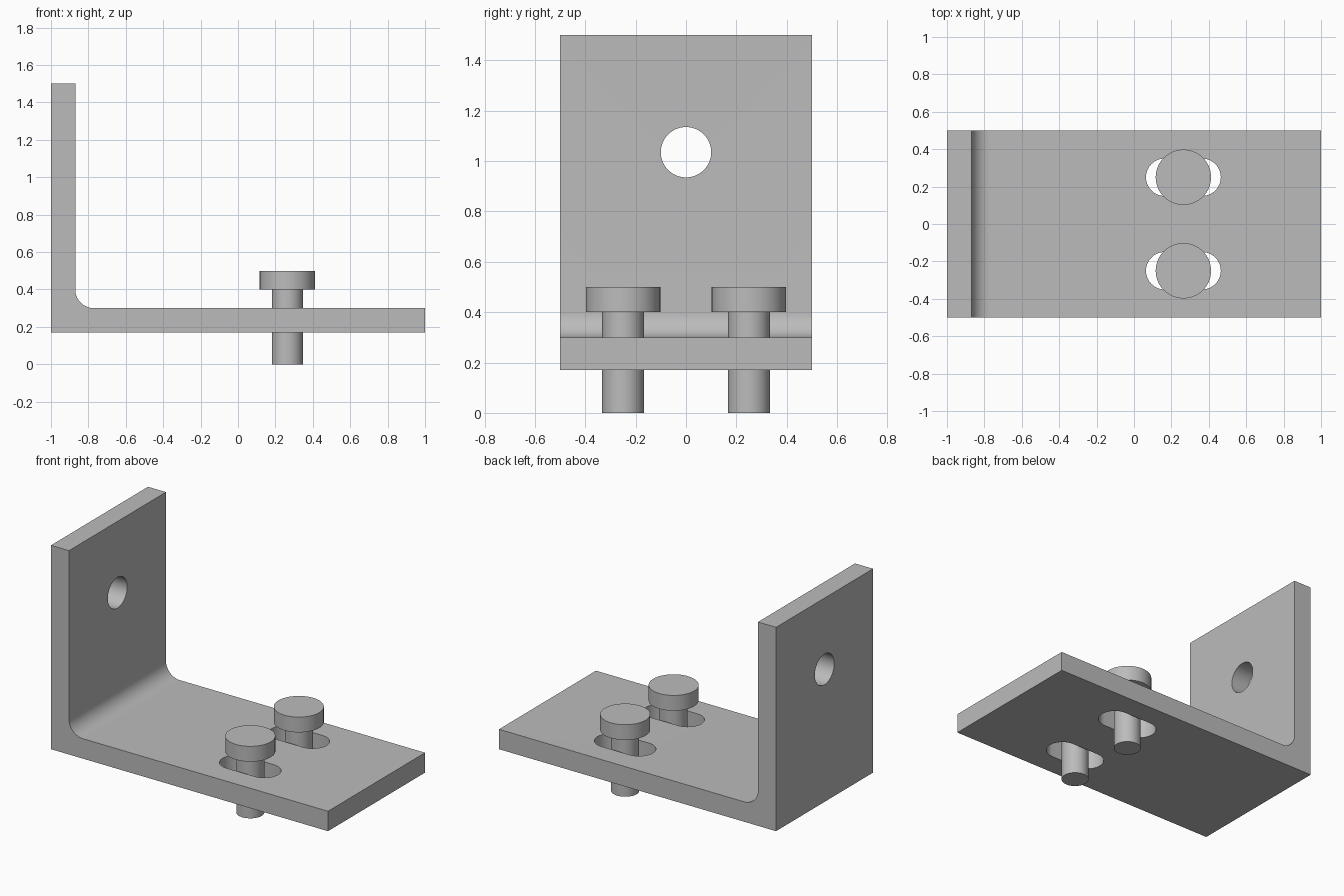
import bpy, bmesh
from math import sin, cos, pi, radians
from mathutils import Matrix, Vector

cube = bpy.data.objects.get("Cube")
if cube:
    bpy.data.objects.remove(cube, do_unlink=True)

steel = bpy.data.materials.new("grey steel")
steel.use_nodes = True
GREY = (0.5, 0.5, 0.5, 1)
steel.diffuse_color = GREY
steel.node_tree.nodes["Principled BSDF"].inputs["Base Color"].default_value = GREY


def arc(cx, cy, r, start, end, n):
    """Points along an arc, angles in degrees."""
    angles = [radians(start + (end - start) * i / n) for i in range(n + 1)]
    return [(cx + r * cos(a), cy + r * sin(a)) for a in angles]


def prism(name, outline, depth, matrix):
    """Extrude a flat outline along its local z, then place it."""
    bm = bmesh.new()
    face = bm.faces.new([bm.verts.new((x, y, 0)) for x, y in outline])
    grown = bmesh.ops.extrude_face_region(bm, geom=[face])["geom"]
    bmesh.ops.translate(bm, vec=Vector((0, 0, depth)),
                        verts=[v for v in grown if isinstance(v, bmesh.types.BMVert)])
    bmesh.ops.transform(bm, matrix=matrix, verts=bm.verts)
    bmesh.ops.recalc_face_normals(bm, faces=bm.faces)
    mesh = bpy.data.meshes.new(name)
    bm.to_mesh(mesh)
    bm.free()
    mesh.materials.append(steel)
    obj = bpy.data.objects.new(name, mesh)
    bpy.context.collection.objects.link(obj)
    return obj


def select(obj):
    bpy.ops.object.select_all(action="DESELECT")
    obj.select_set(True)
    bpy.context.view_layer.objects.active = obj


def smooth(obj):
    select(obj)
    bpy.ops.object.shade_smooth_by_angle(angle=radians(30))


def cut(obj, cutter):
    mod = obj.modifiers.new("cut", "BOOLEAN")
    mod.object = cutter
    mod.solver = "EXACT"
    select(obj)
    bpy.ops.object.modifier_apply(modifier=mod.name)
    bpy.data.objects.remove(cutter, do_unlink=True)


# L-shaped bracket with a rounded inner corner
BOTTOM, TOP, WALL, FILLET = 0.17, 0.3, -0.87, 0.1
profile = [(-1, BOTTOM), (1, BOTTOM), (1, TOP)]
profile += arc(WALL + FILLET, TOP + FILLET, FILLET, 270, 180, 16)
profile += [(WALL, 1.5), (-1, 1.5)]
bracket = prism("angle_bracket", profile, 1,
                Matrix.Translation((0, 0.5, 0)) @ Matrix.Rotation(pi / 2, 4, "X"))

# Round hole through the upright plate
cut(bracket, prism("hole_cutter", arc(0, 0, 0.1, 0, 360, 64)[:-1], 0.4,
                   Matrix.Translation((-1.1, 0, 1.035)) @ Matrix.Rotation(pi / 2, 4, "Y")))

# Slots through the base plate, each holding a loose bolt
BOLT_X = 0.264
slot = arc(0.1, 0, 0.1, -90, 90, 32) + arc(-0.1, 0, 0.1, 90, 270, 32)
bolt_profile = [(0, 0), (0.083, 0), (0.083, 0.4), (0.148, 0.4), (0.148, 0.5), (0, 0.5)]
for side, y in (("right", -0.25), ("left", 0.25)):
    cut(bracket, prism("slot_cutter", slot, 0.4, Matrix.Translation((BOLT_X, y, 0.05))))

    bm = bmesh.new()
    verts = [bm.verts.new((r, 0, z)) for r, z in bolt_profile]
    edges = [bm.edges.new(pair) for pair in zip(verts, verts[1:])]
    bmesh.ops.spin(bm, geom=verts + edges, cent=(0, 0, 0), axis=(0, 0, 1),
                   angle=2 * pi, steps=64)
    bmesh.ops.remove_doubles(bm, verts=bm.verts, dist=0.0001)
    bmesh.ops.recalc_face_normals(bm, faces=bm.faces)
    mesh = bpy.data.meshes.new(side + "_bolt")
    bm.to_mesh(mesh)
    bm.free()
    mesh.materials.append(steel)
    bolt = bpy.data.objects.new(side + "_bolt", mesh)
    bolt.location = (BOLT_X, y, 0)
    bpy.context.collection.objects.link(bolt)
    smooth(bolt)

smooth(bracket)
